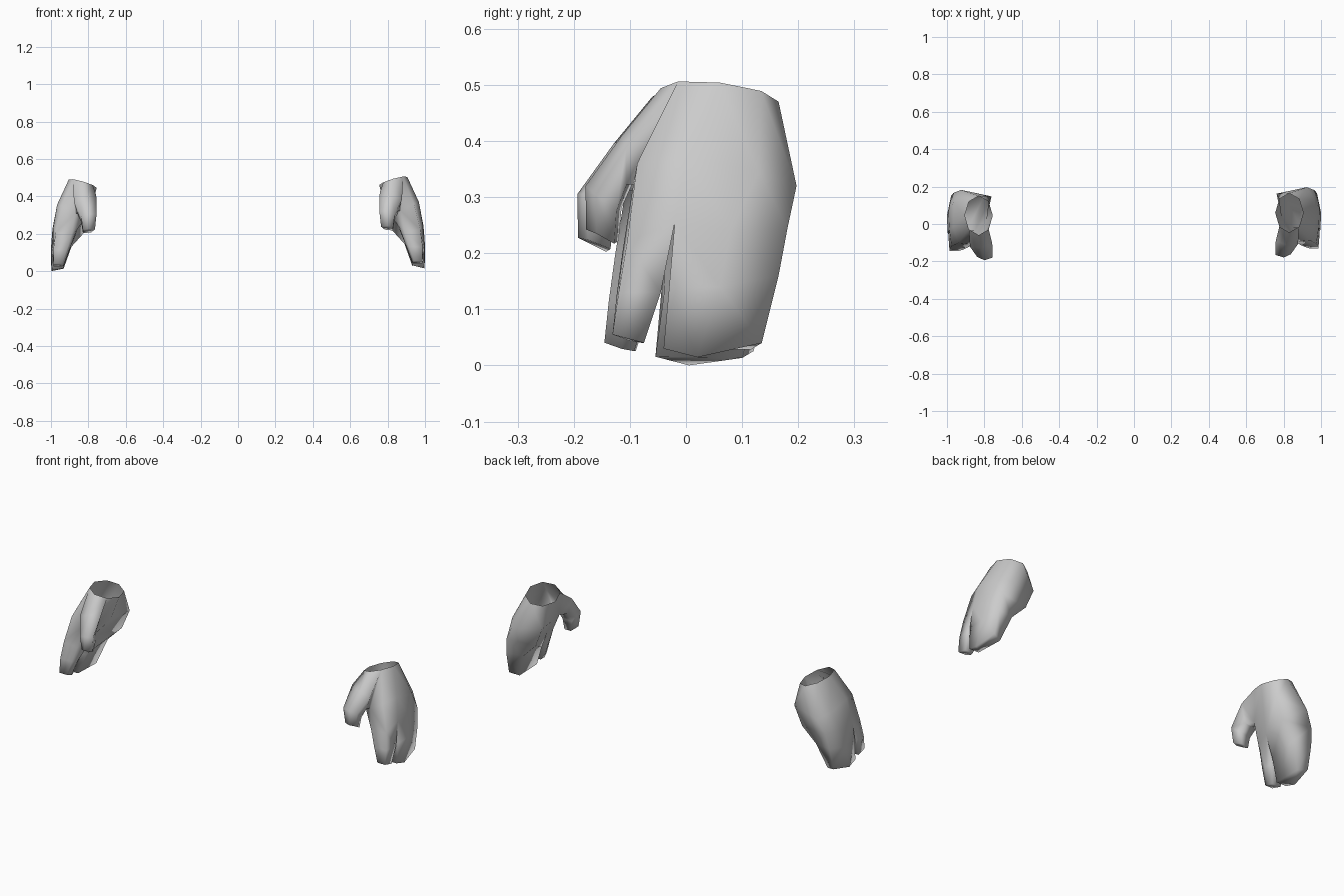
import bpy, bmesh, math
from mathutils import Vector

if "Cube" in bpy.data.objects:
    bpy.data.objects.remove(bpy.data.objects["Cube"])


def add_ring(bm, pts):
    return [bm.verts.new(p) for p in pts]


def bridge(bm, a, b, skip=()):
    n = len(a)
    for i in range(n):
        if i not in skip:
            j = (i + 1) % n
            bm.faces.new((a[i], a[j], b[j], b[i]))


def digit(bm, root, rings):
    # loft a finger out of an open loop and cap its tip
    for pts in rings:
        nxt = add_ring(bm, pts)
        bridge(bm, root, nxt)
        root = nxt
    bm.faces.new(root)


# Ring order: front, outer front, outer, outer back, back, inner back, inner, inner front
wrist_pts = []
for k in range(8):
    a = math.radians(-90 + 45 * k)
    wrist_pts.append((0.83 + 0.075 * math.cos(a), 0.06 + 0.105 * math.sin(a),
                      0.482 + 0.022 * math.cos(a) - 0.012 * math.sin(a)))

knuckle_pts = [(.872, -.094, .322), (.94, -.087, .36), (.967, 0, .37), (.965, .13, .345),
               (.925, .197, .32), (.762, .162, .345), (.79, .035, .335), (.815, -.065, .325)]

crotch_pts = [(.89, -.112, .21), (.975, -.105, .22), (.987, -.02, .255), (.992, .08, .24),
              (.965, .181, .245), (.805, .155, .24), (.85, -.02, .255), (.865, -.085, .23)]

# Finger loops
index_rings = [
    [(.915, -.048, .13), (.903, -.09, .125), (.915, -.123, .13), (.987, -.12, .13), (.993, -.045, .13)],
    [(.94, -.078, .040), (.933, -.10, .044), (.94, -.131, .055), (.985, -.131, .055), (.987, -.075, .040)]]
mitten_rings = [
    [(.997, -.030, .14), (1.0, .06, .14), (.978, .165, .16), (.885, .148, .16), (.895, -.025, .14)],
    [(.992, -.04, .03), (.998, .02, .0145), (.982, .135, .04), (.932, .115, .028), (.935, -.04, .03)]]
thumb_rings = [
    [(.758, -.09, .42), (.82, -.114, .41), (.877, -.107, .385), (.858, -.106, .322), (.785, -.095, .325)],
    [(.756, -.165, .32), (.80, -.179, .32), (.838, -.162, .305), (.838, -.124, .275), (.775, -.115, .28)],
    [(.765, -.160, .238), (.80, -.178, .242), (.829, -.160, .235), (.829, -.128, .217), (.785, -.12, .222)]]


def build_hand(name, side, offset):
    bm = bmesh.new()
    # palm, open at the wrist, with a hole left for the thumb
    w, k, c = (add_ring(bm, p) for p in (wrist_pts, knuckle_pts, crotch_pts))
    bridge(bm, w, k, skip=(0, 7))
    bm.faces.new((w[1], k[1], k[0]))
    bridge(bm, k, c)
    # index finger and joined fingers share the web edge
    digit(bm, [c[6], c[7], c[0], c[1], c[2]], index_rings)
    digit(bm, c[2:7], mitten_rings)
    # thumb
    digit(bm, [w[7], w[0], w[1], k[0], k[7]], thumb_rings)

    for v in bm.verts:
        v.co = Vector((v.co.x * side, v.co.y, v.co.z)) + Vector(offset)
    bmesh.ops.recalc_face_normals(bm, faces=bm.faces)
    mesh = bpy.data.meshes.new(name)
    bm.to_mesh(mesh)
    bm.free()
    ob = bpy.data.objects.new(name, mesh)
    bpy.context.collection.objects.link(ob)
    bpy.ops.object.select_all(action='DESELECT')
    ob.select_set(True)
    bpy.context.view_layer.objects.active = ob
    bpy.ops.object.shade_smooth_by_angle(angle=math.radians(110))


build_hand("hand_right", 1, (0, 0, 0))
build_hand("hand_left", -1, (0, -0.0145, -0.0145))
